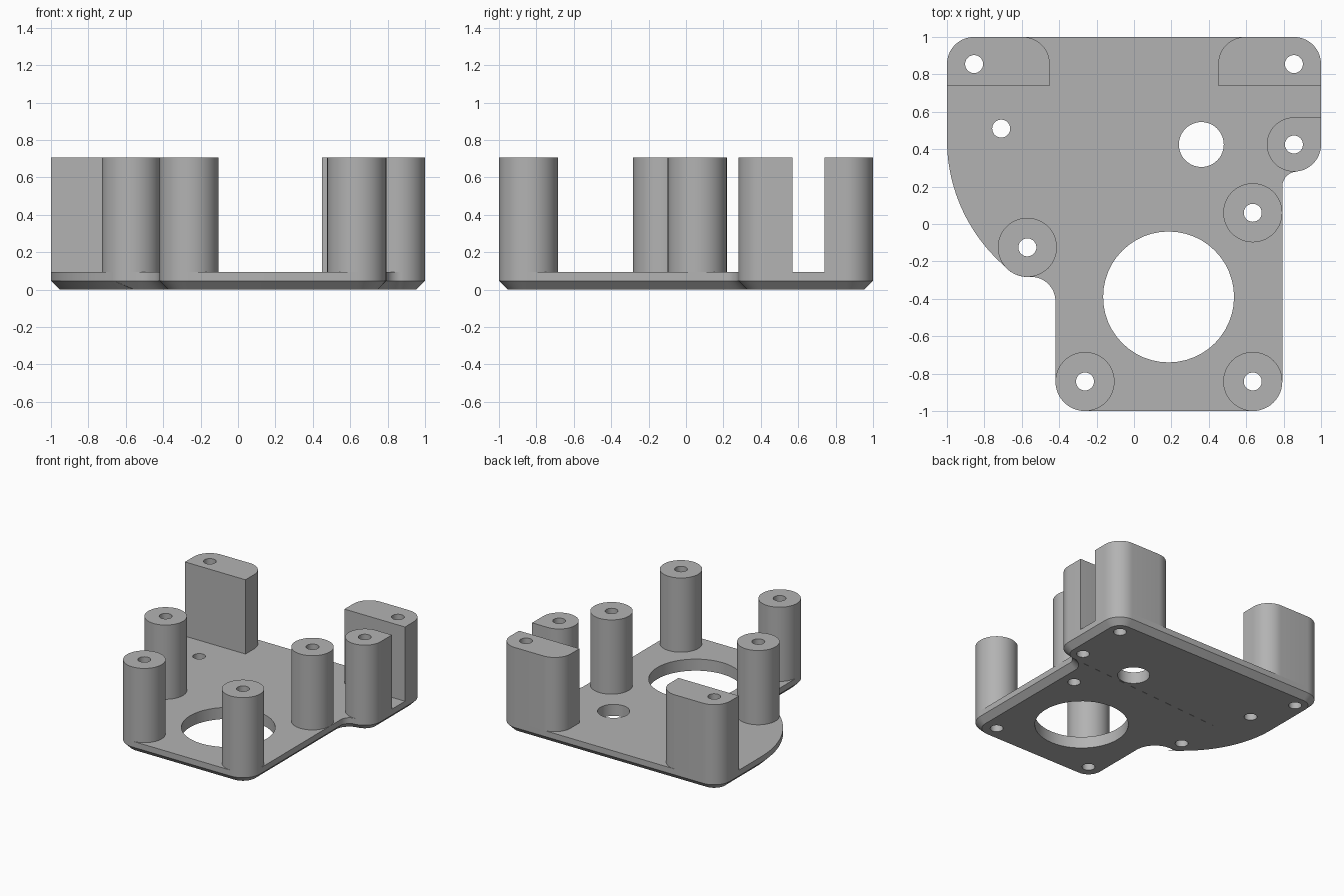
import bpy, bmesh
from math import sin, cos, radians, hypot
from mathutils import Vector

if "Cube" in bpy.data.objects:
    bpy.data.objects.remove(bpy.data.objects["Cube"], do_unlink=True)

PLATE_TOP, POST_TOP, CHAMFER = 0.095, 0.705, 0.047
BOSS, CORNER, SCREW = 0.158, 0.145, 0.048

grey = bpy.data.materials.new("plain grey")
grey.use_nodes = True
grey.diffuse_color = (0.45, 0.45, 0.45, 1)
grey.node_tree.nodes["Principled BSDF"].inputs["Base Color"].default_value = grey.diffuse_color


def arc(cx, cy, r, start, end, n=12):
    angles = [radians(start + (end - start) * i / n) for i in range(n + 1)]
    return [Vector((cx + r * cos(a), cy + r * sin(a))) for a in angles]


def circle(cx, cy, r, n=48):
    return arc(cx, cy, r, 0, 360, n)[:-1]


def inset(points, d):
    """Move a counter-clockwise outline inward by d."""
    result = []
    for i, p in enumerate(points):
        a = (p - points[i - 1]).normalized()
        b = (points[(i + 1) % len(points)] - p).normalized()
        na, nb = Vector((-a.y, a.x)), Vector((-b.y, b.x))
        result.append(p + (na + nb) * d / (1 + na.dot(nb)))
    return result


def loft(name, layers):
    """Closed solid through a list of (outline, height)."""
    bm = bmesh.new()
    rings = [[bm.verts.new((p.x, p.y, z)) for p in pts] for pts, z in layers]
    bm.faces.new(rings[0][::-1])
    bm.faces.new(rings[-1])
    n = len(rings[0])
    for low, high in zip(rings, rings[1:]):
        for i in range(n):
            j = (i + 1) % n
            bm.faces.new((low[i], low[j], high[j], high[i]))
    mesh = bpy.data.meshes.new(name)
    bm.to_mesh(mesh)
    bm.free()
    mesh.materials.append(grey)
    obj = bpy.data.objects.new(name, mesh)
    bpy.context.collection.objects.link(obj)
    return obj


def activate(obj):
    bpy.ops.object.select_all(action='DESELECT')
    obj.select_set(True)
    bpy.context.view_layer.objects.active = obj


def drill(obj, holes):
    """Cut round through holes, then smooth the curved walls."""
    for x, y, r in holes:
        cutter = loft("hole_cutter", [(circle(x, y, r), -0.2), (circle(x, y, r), 1)])
        cutter.hide_render = True
        activate(obj)
        mod = obj.modifiers.new("hole", 'BOOLEAN')
        mod.operation, mod.solver, mod.object = 'DIFFERENCE', 'EXACT', cutter
        bpy.ops.object.modifier_apply(modifier=mod.name)
        bpy.data.objects.remove(cutter, do_unlink=True)
    activate(obj)
    bpy.ops.object.shade_smooth_by_angle(angle=radians(30))


# Screw positions
back_left, back_right = (0.855, 0.855), (-0.855, 0.855)
side, inner, flank = (0.855, 0.425), (0.635, 0.06), (-0.57, -0.125)
front_left, front_right = (0.635, -0.842), (-0.262, -0.842)

# Base plate outline, counter-clockwise from the back left corner
outline = (
    arc(*back_left, CORNER, 0, 90)
    + arc(*back_right, CORNER, 90, 180)
    + arc(-0.106, 0.45, 0.894, 180, 231.3, 24)
    + arc(*flank, BOSS, 231.3, 270)
    + arc(-0.55, -0.413, 0.13, 90, 0)
    + arc(*front_right, BOSS, 180, 270)
    + arc(*front_left, BOSS, 270, 360)
    + arc(0.873, 0.2, 0.08, 180, 90)
    + arc(*side, CORNER, 270, 360)
)
plate = loft("base_plate", [(inset(outline, CHAMFER), 0), (outline, CHAMFER),
                            (outline, PLATE_TOP)])
screws = [back_left, back_right, side, inner, flank, front_left, front_right, (-0.71, 0.51)]
drill(plate, [(x, y, SCREW) for x, y in screws]
      + [(0.185, -0.39, 0.35), (0.36, 0.425, 0.12)])


def post(name, profile, screw):
    obj = loft(name, [(profile, PLATE_TOP), (profile, POST_TOP)])
    drill(obj, [(*screw, SCREW)])


# Round standoffs
for name, spot in (("inner_post", inner), ("flank_post", flank),
                   ("front_left_post", front_left), ("front_right_post", front_right)):
    post(name, circle(*spot, BOSS), spot)

# Side standoff with one square corner
post("side_post", arc(*side, CORNER, 90, 360, 36) + [Vector((1, side[1] + CORNER))], side)

# Mirrored back corner blocks
block = (arc(*back_left, CORNER, 0, 90) + arc(0.45 + CORNER, 0.855, CORNER, 90, 180)
         + [Vector((0.45, 0.74)), Vector((1, 0.74))])
post("back_left_block", block, back_left)
post("back_right_block", [Vector((-p.x, p.y)) for p in reversed(block)], back_right)
